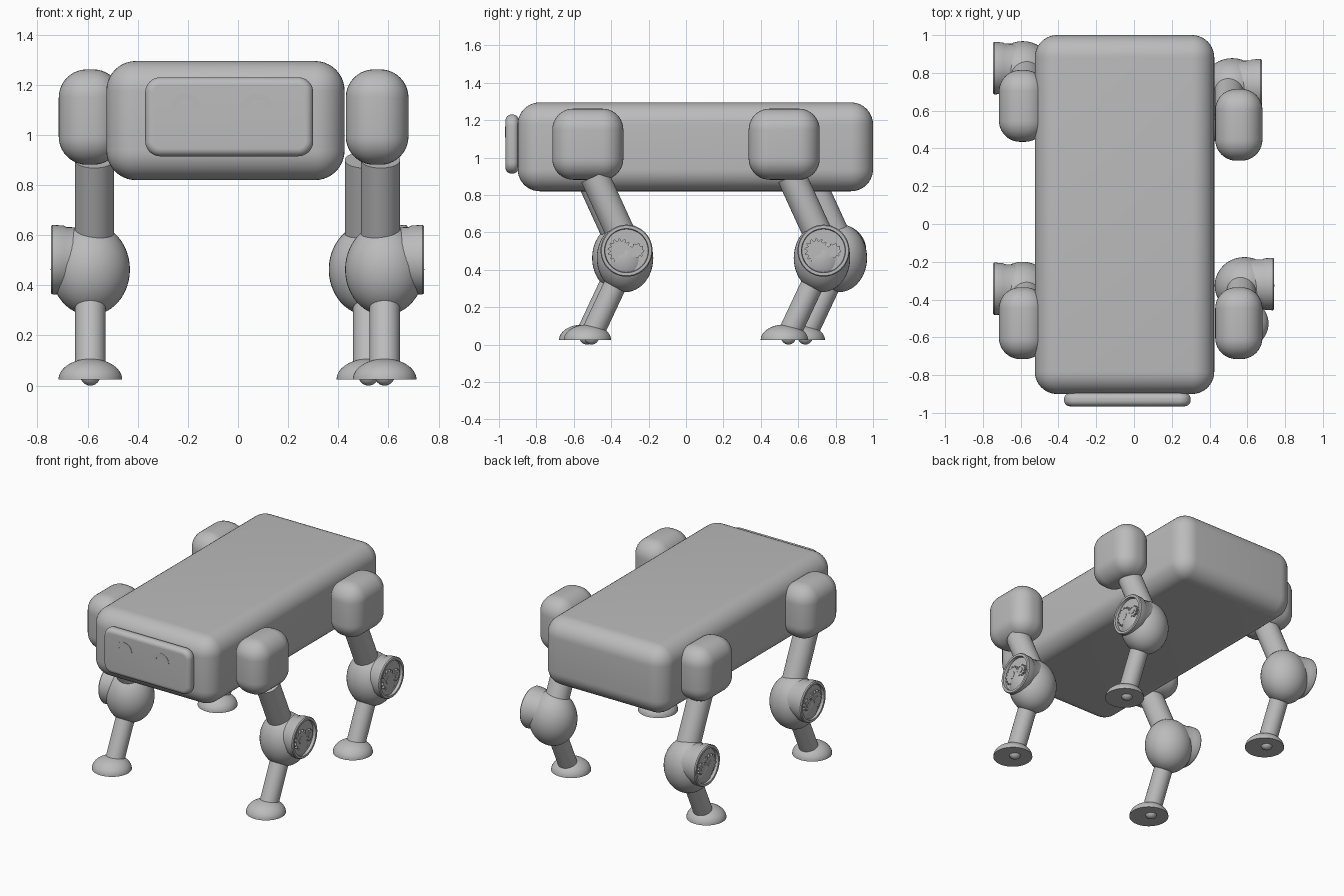
import bpy, bmesh, math
from mathutils import Vector, Matrix

cube = bpy.data.objects.get("Cube")
if cube:
    bpy.data.objects.remove(cube, do_unlink=True)

grey = bpy.data.materials.new("warm grey")
grey.use_nodes = True
SHADE = (0.5, 0.5, 0.5, 1)
grey.diffuse_color = SHADE
grey.node_tree.nodes["Principled BSDF"].inputs["Base Color"].default_value = SHADE


def finish(name, bm, angle=35):
    """Turn a bmesh into a shaded, coloured object."""
    bmesh.ops.recalc_face_normals(bm, faces=bm.faces)
    mesh = bpy.data.meshes.new(name)
    bm.to_mesh(mesh)
    bm.free()
    mesh.materials.append(grey)
    obj = bpy.data.objects.new(name, mesh)
    bpy.context.collection.objects.link(obj)
    bpy.ops.object.select_all(action='DESELECT')
    obj.select_set(True)
    bpy.context.view_layer.objects.active = obj
    bpy.ops.object.shade_smooth_by_angle(angle=math.radians(angle))
    return obj


def rounded_box(name, centre, size, radius, corner=0):
    """Box with rounded edges; corner first rounds the outline seen from the front."""
    bm = bmesh.new()
    bmesh.ops.create_cube(bm, size=1)
    bmesh.ops.scale(bm, vec=size, verts=bm.verts)
    if corner:
        edges = [e for e in bm.edges if abs((e.verts[0].co - e.verts[1].co).y) > 0.01]
        bmesh.ops.bevel(bm, geom=edges, offset=corner, segments=8,
                        affect='EDGES', profile=0.5)
    edges = [e for e in bm.edges if e.calc_face_angle(0) > 1]
    bmesh.ops.bevel(bm, geom=edges, offset=radius, segments=10,
                    affect='EDGES', profile=0.5)
    bmesh.ops.translate(bm, vec=centre, verts=bm.verts)
    return finish(name, bm)


def rod(name, start, end, radius):
    start, end = Vector(start), Vector(end)
    axis = end - start
    bm = bmesh.new()
    bmesh.ops.create_cone(bm, cap_ends=True, segments=40, radius1=radius, radius2=radius,
                          depth=axis.length)
    turn = axis.to_track_quat('Z', 'Y').to_matrix().to_4x4()
    bm.transform(Matrix.Translation((start + end) / 2) @ turn)
    return finish(name, bm)


def ball(name, centre, radii):
    bm = bmesh.new()
    bmesh.ops.create_uvsphere(bm, u_segments=40, v_segments=24, radius=1)
    bm.transform(Matrix.Translation(centre) @ Matrix.Diagonal((*radii, 1)))
    return finish(name, bm)


def lathe(name, profile, matrix):
    """Spin (radius, height) points round z, then place with the matrix."""
    bm = bmesh.new()
    verts = [bm.verts.new((r, 0, h)) for r, h in profile]
    edges = [bm.edges.new(pair) for pair in zip(verts, verts[1:])]
    bmesh.ops.spin(bm, geom=verts + edges, cent=(0, 0, 0), axis=(0, 0, 1),
                   angle=math.tau, steps=48)
    bmesh.ops.remove_doubles(bm, verts=bm.verts, dist=0.0002)
    bm.transform(matrix)
    return finish(name, bm)


def plate(name, points, depth, matrix):
    """Extrude a flat outline along its own z."""
    bm = bmesh.new()
    face = bm.faces.new([bm.verts.new((x, y, 0)) for x, y in points])
    top = bmesh.ops.extrude_face_region(bm, geom=[face])["geom"]
    bmesh.ops.translate(bm, vec=(0, 0, depth),
                        verts=[v for v in top if isinstance(v, bmesh.types.BMVert)])
    bm.transform(matrix)
    return finish(name, bm, 20)


def gear(name, radius, teeth, matrix):
    points = []
    for i in range(teeth * 4):
        r = radius if i % 4 < 2 else radius * 0.8
        a = math.tau * i / (teeth * 4)
        points.append((r * math.cos(a), r * math.sin(a)))
    return plate(name, points, 0.016, matrix)


# Body and face panel
rounded_box("body", (-0.05, 0.05, 1.057), (0.95, 1.9, 0.475), 0.118)
rounded_box("face_panel", (-0.035, -0.93, 1.072), (0.67, 0.07, 0.315), 0.031, 0.06)

# Arched smiling eyes
upright = Matrix.Rotation(math.pi / 2, 4, 'X')
for side, x in (("right", -0.208), ("left", 0.078)):
    steps = [math.pi * i / 16 for i in range(17)]
    arc = [(0.063 * math.cos(a), 0.058 * math.sin(a)) for a in steps]
    arc += [(0.036 * math.cos(a), 0.032 * math.sin(a)) for a in reversed(steps)]
    plate(side + "_eye", arc, 0.004, Matrix.Translation((x, -0.963, 1.108)) @ upright)

# Joint cap outline and foot dome outline
CAP = [(0.001, 0), (0.128, 0), (0.13, 0.095), (0.136, 0.105), (0.139, 0.15),
       (0.134, 0.157), (0.118, 0.157), (0.115, 0.138), (0.001, 0.138)]
DOME = [(0.001, 0)] + [(0.127 * math.cos(a), 0.083 * math.sin(a))
                       for a in [math.pi / 2 * i / 12 for i in range(12)]] + [(0.001, 0.083)]


def leg(name, side, hip_x, hip_y, knee_x, shift):
    """One leg: side is the x sign, shift moves the limb along y."""
    x = side * knee_x
    thigh_x = side * (knee_x - 0.016)
    rounded_box(name + "_shoulder", (side * hip_x, hip_y, 1.071), (0.25, 0.38, 0.38), 0.112)
    rod(name + "_thigh", (thigh_x, shift - 0.489, 0.9), (thigh_x, shift - 0.306, 0.5), 0.078)
    ball(name + "_knee", (x, shift - 0.326, 0.463), (0.158, 0.151, 0.183))
    rod(name + "_shin", (x, shift - 0.317, 0.45), (x, shift - 0.505, 0.05), 0.061)

    # Round joint cap with a recessed pair of gears
    outward = Matrix.Rotation(side * math.pi / 2, 4, 'Y')
    hub = Matrix.Translation((x, shift - 0.318, 0.502)) @ outward
    lathe(name + "_joint_cap", CAP, hub)
    for part, y, r, teeth in (("large", -0.035, 0.066, 14), ("small", 0.055, 0.04, 9)):
        spot = hub @ Matrix.Translation((0, y, 0.137))
        gear(name + "_" + part + "_gear", r, teeth, spot)
        rod(name + "_" + part + "_axle", spot @ Vector((0, 0, 0)),
            spot @ Vector((0, 0, 0.02)), r * 0.4)

    # Domed foot with a small nub below
    lathe(name + "_foot", DOME, Matrix.Translation((x, shift - 0.527, 0.024)))
    ball(name + "_foot_nub", (x, shift - 0.505, 0.04), (0.04, 0.04, 0.04))


leg("front_left", 1, 0.555, -0.525, 0.585, 0)
leg("back_left", 1, 0.555, 0.525, 0.52, 1.053)
leg("front_right", -1, 0.59, -0.525, 0.589, -0.025)
leg("back_right", -1, 0.59, 0.625, 0.589, 1.143)
